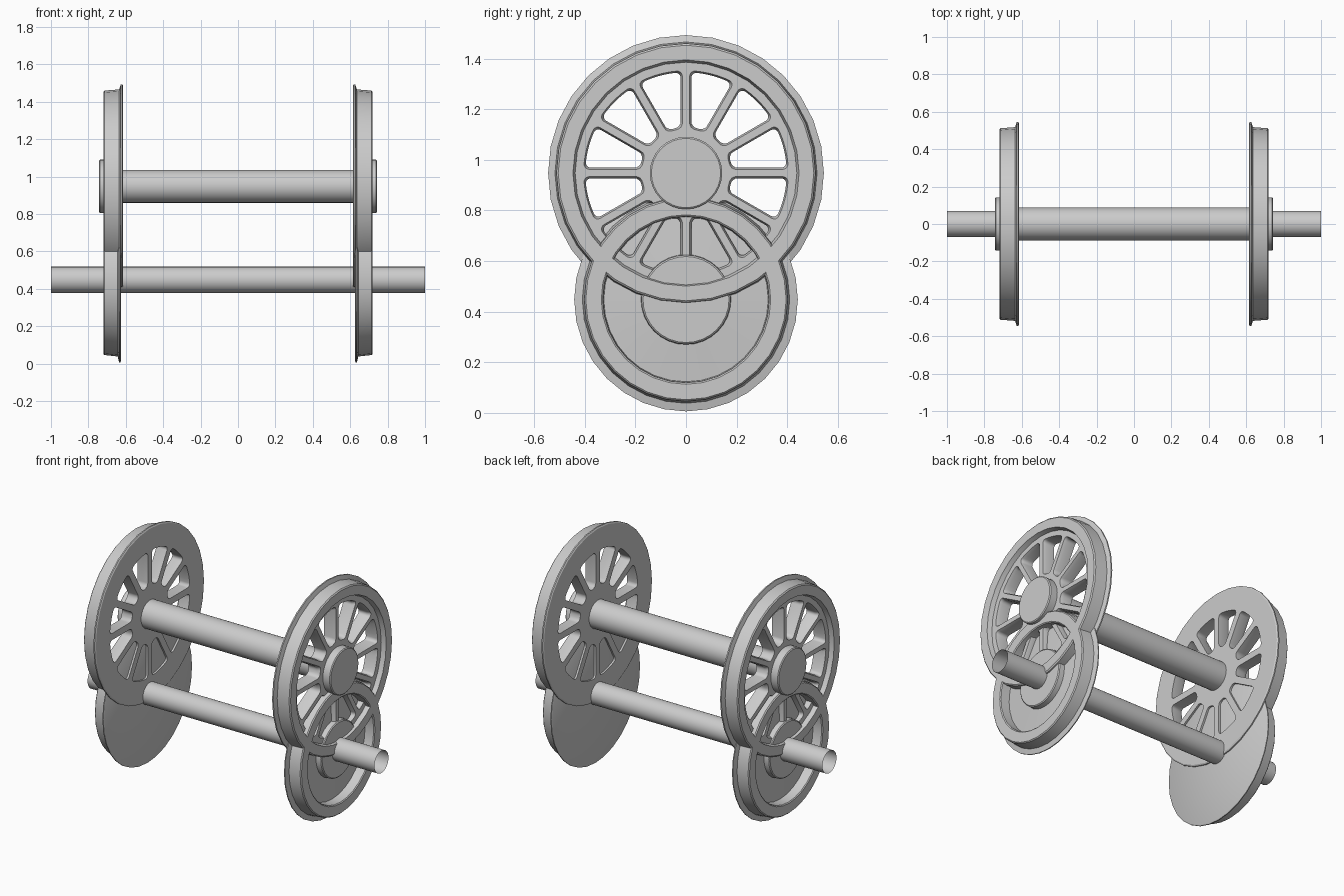
import bpy, bmesh
from math import pi, sin, cos, asin, sqrt, radians
from mathutils import Vector

cube = bpy.data.objects.get("Cube")
if cube:
    bpy.data.objects.remove(cube)

steel = bpy.data.materials.new("grey_steel")
steel.use_nodes = True
COLOUR = (0.6, 0.6, 0.6, 1)
steel.diffuse_color = COLOUR
steel.node_tree.nodes["Principled BSDF"].inputs["Base Color"].default_value = COLOUR

BIG_Z, SMALL_Z = 0.948, 0.448
SPOKES = 12


def make_object(name, bm, z):
    bmesh.ops.recalc_face_normals(bm, faces=bm.faces)
    mesh = bpy.data.meshes.new(name)
    bm.to_mesh(mesh)
    bm.free()
    mesh.materials.append(steel)
    obj = bpy.data.objects.new(name, mesh)
    obj.location.z = z
    bpy.context.collection.objects.link(obj)
    return obj


def smooth(obj):
    bpy.ops.object.select_all(action='DESELECT')
    obj.select_set(True)
    bpy.context.view_layer.objects.active = obj
    bpy.ops.object.shade_smooth_by_angle(angle=radians(30))


def lathe(name, profile, z, steps=32):
    """Spin (x, radius) points round the x axis."""
    bm = bmesh.new()
    verts = [bm.verts.new((x, 0, r)) for x, r in profile]
    edges = [bm.edges.new(pair) for pair in zip(verts, verts[1:])]
    bmesh.ops.spin(bm, geom=verts + edges, cent=(0, 0, 0), axis=(1, 0, 0),
                   angle=2 * pi, steps=steps)
    bmesh.ops.remove_doubles(bm, verts=bm.verts, dist=0.0005)
    return make_object(name, bm, z)


def window_outline(grow):
    """Rounded gap between two spokes, as (y, z) points."""
    half, corner = 0.021 - grow, 0.022
    inner, outer = 0.182 - grow, 0.398 + grow
    side = []
    for i in range(5):
        t = i / 4 * pi / 2
        side.append((inner + corner * (1 - cos(t)), half + corner * (1 - sin(t))))
    side += [(inner + outer - r, off) for r, off in reversed(side)]
    step = 2 * pi / SPOKES
    polar = [(r, asin(off / r)) for r, off in side]
    start = polar[-1][1]
    arc = [(outer, start + (step - 2 * start) * k / 5) for k in range(1, 5)]
    ring = polar + arc + [(r, step - a) for r, a in reversed(polar)]
    return [(r * sin(a), r * cos(a)) for r, a in ring]


def window_cutter():
    bm = bmesh.new()
    sections = [(0.55, 0), (0.672, 0), (0.702, 0.010)]
    for s in range(SPOKES):
        turn = 2 * pi * s / SPOKES
        c, d = cos(turn), sin(turn)
        loops = []
        for x, grow in sections:
            loops.append([bm.verts.new((x, y * c + z * d, z * c - y * d))
                          for y, z in window_outline(grow)])
        n = len(loops[0])
        for a, b in zip(loops, loops[1:]):
            for i in range(n):
                bm.faces.new((a[i], a[(i + 1) % n], b[(i + 1) % n], b[i]))
        bm.faces.new(loops[0])
        bm.faces.new(loops[-1])
    return make_object("window_cutter", bm, BIG_Z)


def cut(obj, cutter):
    mod = obj.modifiers.new("windows", 'BOOLEAN')
    mod.operation = 'DIFFERENCE'
    mod.solver = 'EXACT'
    mod.object = cutter
    bpy.context.view_layer.update()
    graph = bpy.context.evaluated_depsgraph_get()
    mesh = bpy.data.meshes.new_from_object(obj.evaluated_get(graph))
    obj.modifiers.clear()
    obj.data = mesh
    bpy.data.objects.remove(cutter)


def mirrored(obj, name):
    """Copy to the other side with flipped geometry."""
    other = obj.copy()
    other.data = obj.data.copy()
    other.name = name
    bm = bmesh.new()
    bm.from_mesh(other.data)
    for v in bm.verts:
        v.co.x = -v.co.x
    bmesh.ops.reverse_faces(bm, faces=bm.faces)
    bm.to_mesh(other.data)
    bm.free()
    bpy.context.collection.objects.link(other)
    return other


# Spoked wheel: flange, tread, rim, recessed spoke plate, raised hub
spoked = lathe("left_spoked_wheel", [
    (0.614, 0), (0.614, 0.537), (0.619, 0.545), (0.627, 0.545), (0.636, 0.518),
    (0.714, 0.512), (0.72, 0.505), (0.72, 0.447), (0.692, 0.438),
    (0.692, 0.143), (0.738, 0.143), (0.743, 0.137), (0.743, 0)], BIG_Z)
cut(spoked, window_cutter())

# Solid wheel: flange, tread, rim, dished web, low hub
solid = lathe("left_solid_wheel", [
    (0.626, 0), (0.626, 0.435), (0.630, 0.442), (0.636, 0.442), (0.643, 0.410),
    (0.714, 0.402), (0.72, 0.396), (0.72, 0.335), (0.715, 0.329), (0.658, 0.325),
    (0.668, 0.178), (0.700, 0.176), (0.705, 0.170), (0.705, 0)], SMALL_Z)

for wheel in (spoked, solid):
    smooth(wheel)
    mirrored(wheel, wheel.name.replace("left", "right"))

# Open tube axles
smooth(lathe("spoked_wheel_axle", [(-0.62, 0.088), (0.62, 0.088)], BIG_Z))
smooth(lathe("solid_wheel_axle", [(-1, 0.07), (1, 0.07)], SMALL_Z))
